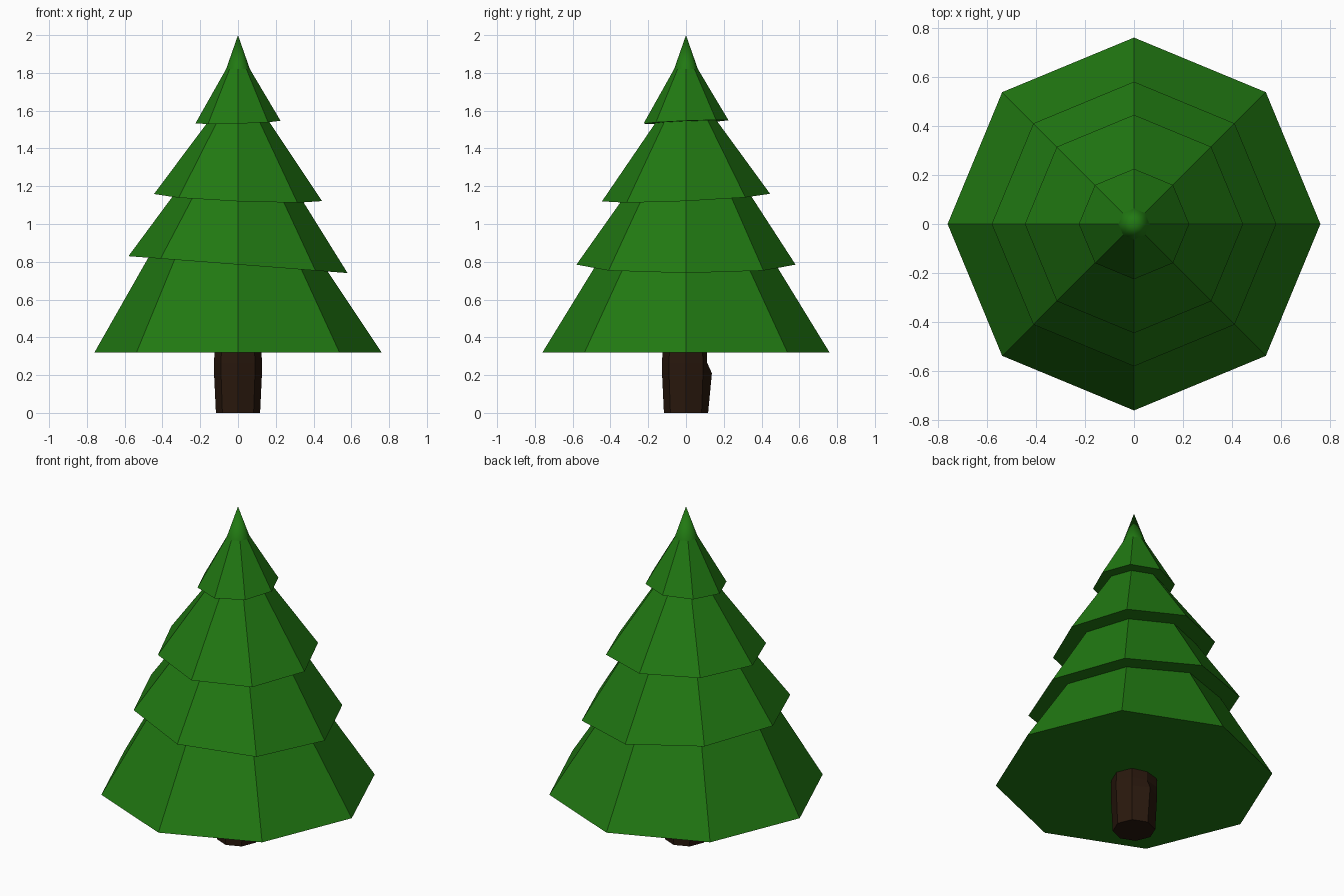
import bpy, bmesh, math

if "Cube" in bpy.data.objects:
    bpy.data.objects.remove(bpy.data.objects["Cube"])

SIDES = 8


def material(name, color):
    m = bpy.data.materials.new(name)
    m.diffuse_color = (*color, 1)
    m.use_nodes = True
    m.node_tree.nodes["Principled BSDF"].inputs["Base Color"].default_value = m.diffuse_color
    return m


def ring(bm, r, z, tilt=(0, 0)):
    # Octagon whose height may lean along x and y
    verts = []
    for i in range(SIDES):
        a = 2 * math.pi * i / SIDES
        x, y = r * math.cos(a), r * math.sin(a)
        verts.append(bm.verts.new((x, y, z + tilt[0] * x + tilt[1] * y)))
    return verts


def bridge(bm, lower, upper):
    return [bm.faces.new((lower[i], lower[(i + 1) % SIDES],
                          upper[(i + 1) % SIDES], upper[i])) for i in range(SIDES)]


def finish(bm, name, mat):
    bmesh.ops.recalc_face_normals(bm, faces=bm.faces)
    me = bpy.data.meshes.new(name)
    bm.to_mesh(me)
    bm.free()
    me.materials.append(mat)
    ob = bpy.data.objects.new(name, me)
    bpy.context.collection.objects.link(ob)
    return ob


# Foliage: stacked octagonal skirts, each with a slightly leaning rim
# (rim radius, neck radius under the skirt, height, lean)
tiers = [
    (0.76, None, 0.32, (0, 0)),
    (0.58, 0.475, 0.785, (-0.077, 0)),
    (0.445, 0.34, 1.14, (-0.042, 0.045)),
    (0.225, 0.163, 1.54, (0.03, 0.04)),
]
bm = bmesh.new()
previous = None
for rim_r, neck_r, z, tilt in tiers:
    rim = ring(bm, rim_r, z, tilt)
    if previous is None:
        bm.faces.new(rim[::-1])          # flat underside
    else:
        neck = ring(bm, neck_r, z, tilt)
        bridge(bm, previous, neck)
        bridge(bm, neck, rim)
    previous = rim

# Pointed tip
tip_base = ring(bm, 0.063, 1.82)
bridge(bm, previous, tip_base)
apex = bm.verts.new((0, 0, 2.0))
for i in range(SIDES):
    f = bm.faces.new((tip_base[i], tip_base[(i + 1) % SIDES], apex))
    f.smooth = True
finish(bm, "foliage", material("leaf_green", (0.015, 0.19, 0.006)))

# Trunk: octagonal post with a small knot at the back
bm = bmesh.new()
rings = [ring(bm, r, z) for r, z in
         ((0.117, 0), (0.127, 0.21), (0.127, 0.265), (0.124, 0.335))]
rings[1][2].co.y = 0.137
rings[2][2].co.y = 0.112
rings[3][2].co.y = 0.112
for lower, upper in zip(rings, rings[1:]):
    bridge(bm, lower, upper)
bm.faces.new(rings[0][::-1])
bm.faces.new(rings[-1])
finish(bm, "trunk", material("bark_brown", (0.022, 0.009, 0.004)))
